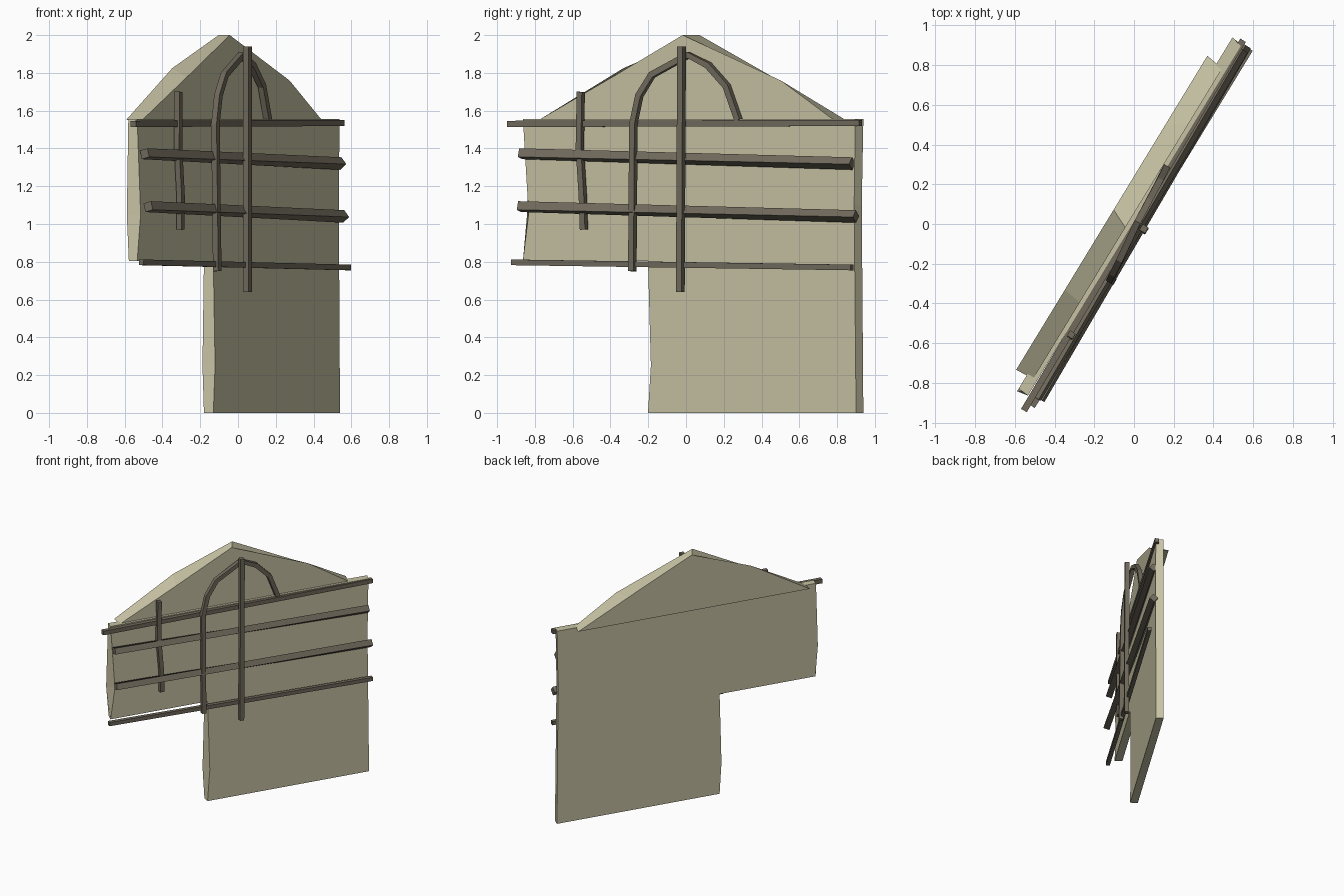
import bpy, bmesh, math
from mathutils import Vector

cube = bpy.data.objects.get("Cube")
if cube:
    bpy.data.objects.remove(cube)

# The wall runs diagonally: ALONG is its length, OUT points to the timbered side
ALONG = Vector((0.52, 0.854, 0))
OUT = Vector((0.854, -0.52, 0))
UP = Vector((0, 0, 1))


def material(name, rgb):
    m = bpy.data.materials.new(name)
    m.use_nodes = True
    m.diffuse_color = (*rgb, 1)
    m.node_tree.nodes["Principled BSDF"].inputs["Base Color"].default_value = (*rgb, 1)
    return m


PLASTER = material("pale plaster", (0.57, 0.54, 0.37))
TIMBER = material("grey brown timber", (0.165, 0.145, 0.108))


def place(u, n, z):
    return ALONG * u + OUT * n + UP * z


def loft(name, rings, mat):
    """Join equal-length rings of points into a closed solid."""
    bm = bmesh.new()
    rows = [[bm.verts.new(p) for p in ring] for ring in rings]
    for a, b in zip(rows, rows[1:]):
        for i in range(len(a)):
            j = (i + 1) % len(a)
            bm.faces.new((a[i], a[j], b[j], b[i]))
    bm.faces.new(rows[0])
    bm.faces.new(rows[-1][::-1])
    bmesh.ops.recalc_face_normals(bm, faces=bm.faces)
    mesh = bpy.data.meshes.new(name)
    bm.to_mesh(mesh)
    bm.free()
    mesh.materials.append(mat)
    ob = bpy.data.objects.new(name, mesh)
    bpy.context.collection.objects.link(ob)
    return ob


def slab(name, front, back, n_front, n_back):
    loft(name, [[place(u, n_front, z) for u, z in front],
                [place(u, n_back, z) for u, z in back]], PLASTER)


def timber(name, path, size, rolls=(0, 0)):
    """Square bar along (u, n, z) points, rolled from one end to the other."""
    pts = [place(*p) for p in path]
    rings = []
    last = len(pts) - 1
    for i, p in enumerate(pts):
        t = (pts[min(i + 1, last)] - pts[max(i - 1, 0)]).normalized()
        side = t.cross(OUT).normalized()
        out = side.cross(t)
        roll = rolls[0] + (rolls[1] - rolls[0]) * i / last
        ring = []
        for k in range(4):
            a = math.radians(45 + 90 * k + roll)
            ring.append(p + (side * math.cos(a) + out * math.sin(a)) * size * 0.707)
        rings.append(ring)
    loft(name, rings, TIMBER)


# L-shaped wall with slightly warped ends
slab("wall",
     [(-0.24, 0), (-0.222, 0.25), (-0.24, 0.805), (-1.015, 0.805), (-0.98, 1.05),
      (-1.015, 1.555), (1.045, 1.555), (1.038, 1.1), (1.05, 0)],
     [(-0.24, 0), (-0.255, 0.25), (-0.24, 0.805), (-1.005, 0.805), (-1.025, 1.05),
      (-1.01, 1.555), (1.06, 1.555), (1.05, 1.1), (1.06, 0)],
     -0.007, -0.065)

# Gable above the wall, set back and slightly twisted
slab("gable",
     [(-0.93, 1.55), (-0.48, 1.775), (-0.038, 2), (0.57, 1.76), (0.9, 1.55)],
     [(-0.935, 1.55), (-0.464, 1.825), (0.008, 2), (0.51, 1.755), (0.915, 1.55)],
     -0.028, -0.125)

# Horizontal rails, top to bottom
timber("top_rail", [(-1.09, 0.015, 1.53), (1.075, -0.012, 1.535)], 0.033)
timber("upper_rail", [(-1.005, 0.033, 1.372), (1.035, 0.008, 1.32)], 0.047, (15, 40))
timber("middle_rail", [(-1.0, 0.052, 1.092), (1.06, 0.01, 1.04)], 0.047, (15, 40))
timber("lower_rail", [(-1.05, 0.04, 0.797), (1.055, 0.042, 0.77)], 0.03)

# Upright posts
timber("short_post", [(-0.62, 0.021, 0.97), (-0.625, 0.025, 1.15),
                      (-0.645, 0.022, 1.4), (-0.64, 0.02, 1.7)], 0.032)
timber("tall_post", [(0, 0.058, 0.64), (0.006, 0.055, 1.94)], 0.034)

# Long post bending over into an arch
timber("arched_post", [(-0.3, 0.054, 0.75), (-0.3, 0.043, 1.53), (-0.265, 0.04, 1.68),
                       (-0.19, 0.033, 1.79), (0.02, 0.01, 1.895), (0.14, 0.003, 1.84),
                       (0.25, -0.003, 1.73), (0.32, -0.009, 1.55)], 0.033)
